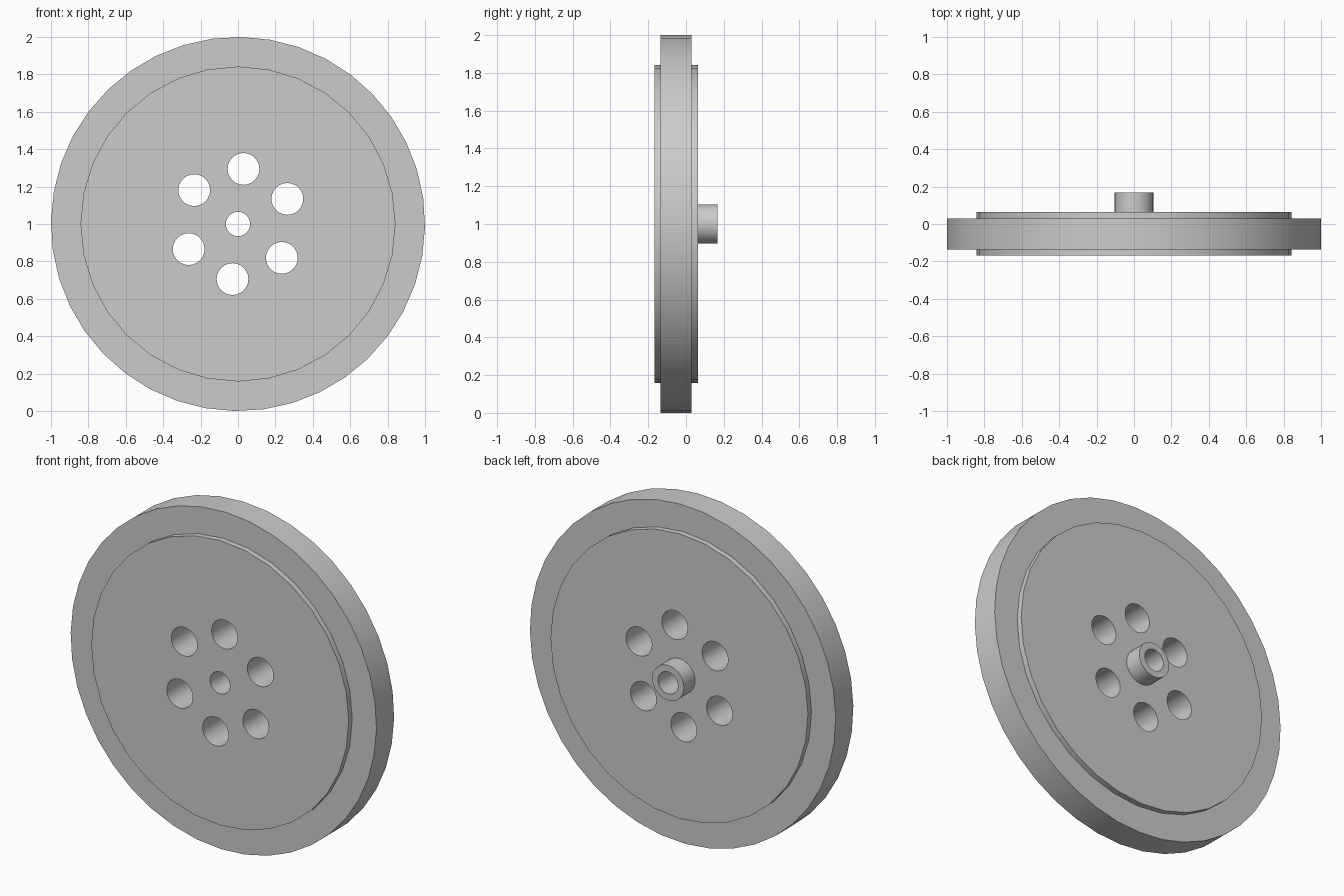
import bpy
import bmesh
from math import sin, cos, radians, tau

if "Cube" in bpy.data.objects:
    bpy.data.objects.remove(bpy.data.objects["Cube"], do_unlink=True)

GREY = (0.6, 0.6, 0.6, 1.0)
grey = bpy.data.materials.new("grey_metal")
grey.use_nodes = True
grey.diffuse_color = GREY
grey.node_tree.nodes["Principled BSDF"].inputs["Base Color"].default_value = GREY

AXLE_Z = 1.0


def lathe(name, profile, segments, phase=0.0, centre=(0, AXLE_Z), capped=False):
    """Spin (radius, y) points about an axis along y through centre (x, z)."""
    bm = bmesh.new()
    rings = []
    for r, y in profile:
        angles = [phase + tau * k / segments for k in range(segments)]
        rings.append([bm.verts.new((centre[0] + r * sin(a), y, centre[1] + r * cos(a)))
                      for a in angles])
    for a, b in zip(rings, rings[1:]):
        for k in range(segments):
            n = (k + 1) % segments
            bm.faces.new((a[k], b[k], b[n], a[n]))
    if capped:
        bm.faces.new(rings[0])
        bm.faces.new(rings[-1])
        bmesh.ops.recalc_face_normals(bm, faces=bm.faces)
    mesh = bpy.data.meshes.new(name)
    bm.to_mesh(mesh)
    bm.free()
    mesh.materials.append(grey)
    obj = bpy.data.objects.new(name, mesh)
    bpy.context.collection.objects.link(obj)
    return obj


def smooth(obj):
    obj.data.shade_smooth()
    obj.data.set_sharp_from_angle(angle=radians(30))


def drill(target, radius, x, z):
    """Cut a round hole along y right through the target."""
    cutter = lathe("hole_cutter", [(radius, 0.4), (radius, -0.4)], 24,
                   centre=(x, z), capped=True)
    cutter.hide_render = True
    mod = target.modifiers.new("hole", "BOOLEAN")
    mod.operation = "DIFFERENCE"
    mod.solver = "EXACT"
    mod.object = cutter
    bpy.context.view_layer.objects.active = target
    bpy.ops.object.modifier_apply(modifier=mod.name)
    bpy.data.objects.remove(cutter, do_unlink=True)


BORE = 0.065
DISC_BACK = 0.063

# Outer rim, its inner edge sunk into the disc
rim = lathe("rim", [(0.82, 0.03), (1.0, 0.03), (1.0, -0.135), (0.82, -0.135)],
            40, phase=radians(1))

# Central disc, standing proud of the rim on both sides
disc = lathe("disc", [(0.842, DISC_BACK), (0.842, -0.168)], 32, capped=True)

# Axle bore and three opposite pairs of round holes
drill(disc, BORE, 0, AXLE_Z)
for angle in (27, 84.3, 142.3):
    for turn in (0, 180):
        a = radians(angle + turn)
        drill(disc, 0.085, 0.296 * cos(a), AXLE_Z + 0.296 * sin(a))

# Hollow hub on the back
hub = lathe("hub", [(BORE, DISC_BACK), (BORE, 0.168), (0.104, 0.168), (0.104, DISC_BACK)], 24)

for part in (rim, disc, hub):
    smooth(part)
